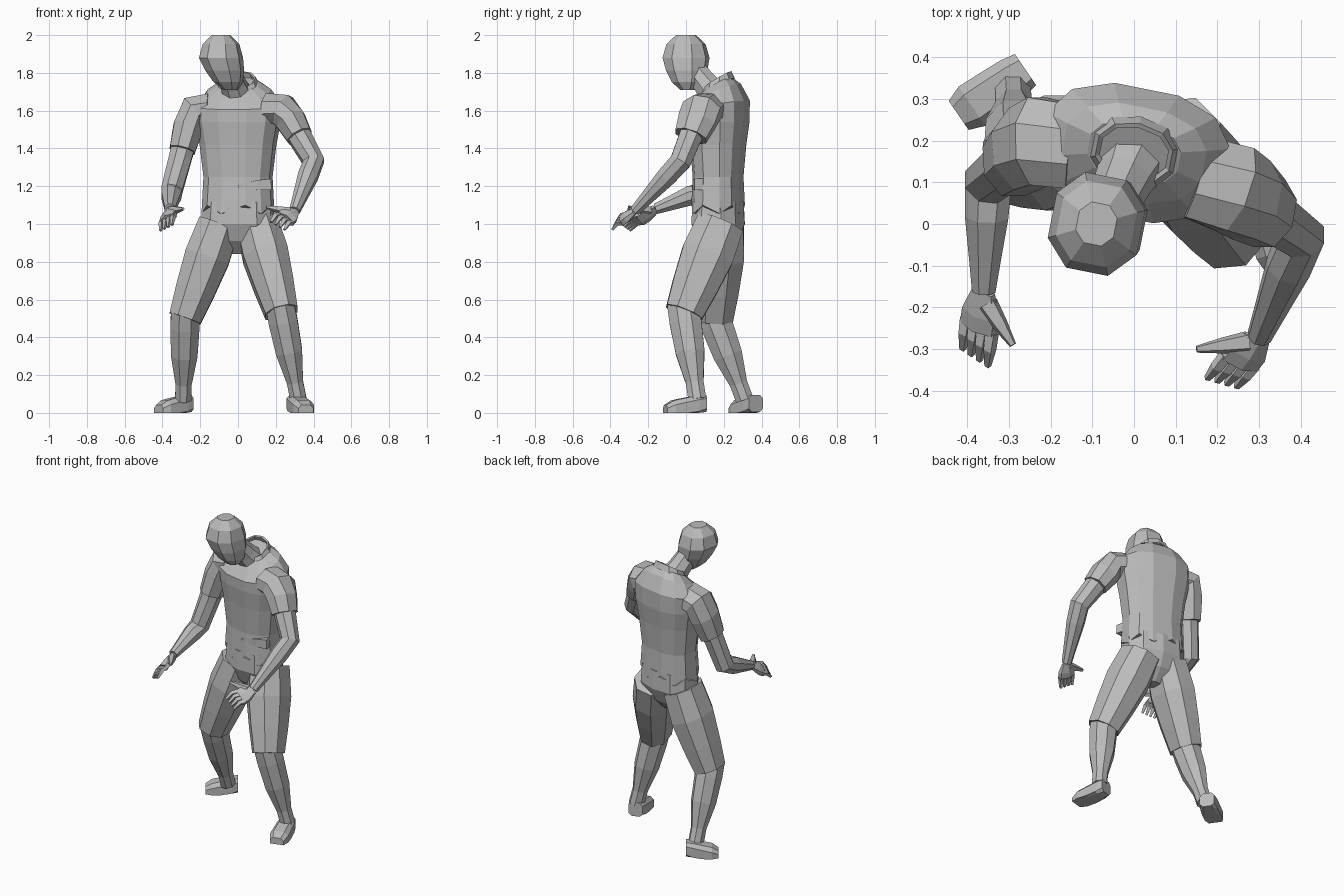
import bpy
import bmesh
import math
from mathutils import Vector, Matrix

old = bpy.data.objects.get("Cube")
if old:
    bpy.data.objects.remove(old, do_unlink=True)

grey = bpy.data.materials.new("plain grey")
grey.use_nodes = True
tone = (.5, .5, .5, 1)
grey.diffuse_color = tone
grey.node_tree.nodes["Principled BSDF"].inputs["Base Color"].default_value = tone

X, Y, Z = (Vector(row) for row in Matrix.Identity(3))
TURNED = X - Y * .2  # the chest is turned, left shoulder forward


def along_path(path, t):
    """Point on a jointed path; whole values of t fall on the joints."""
    k = min(int(t), len(path) - 2)
    return path[k] + (path[k + 1] - path[k]) * (t - k)


def loft(name, path, profile, sides=8, side=X, axis=None, deep=1, power=1,
         lean=None, caps=True):
    """Skin a profile of (position on path, half width) pairs along a path."""
    path = [Vector(p) for p in path]
    centres = [along_path(path, t) for t, width in profile]
    last = len(centres) - 1
    bm = bmesh.new()
    loops = []
    for k, (t, width) in enumerate(profile):
        normal = axis or centres[min(k + 1, last)] - centres[max(k - 1, 0)]
        normal = normal.normalized()
        u = (side - normal * side.dot(normal)).normalized()
        if lean:
            normal = Matrix.Rotation(lean(t), 3, u) @ normal
        w = normal.cross(u) * deep
        size = width / math.cos(math.pi / sides) ** power
        loop = []
        for i in range(sides):
            angle = (i + .5) * math.tau / sides
            c, s = math.cos(angle), math.sin(angle)
            offset = (u * math.copysign(abs(c) ** power, c)
                      + w * math.copysign(abs(s) ** power, s))
            loop.append(bm.verts.new(centres[k] + offset * size))
        loops.append(loop)
    for a, b in zip(loops, loops[1:]):
        for i in range(sides):
            j = (i + 1) % sides
            bm.faces.new((a[i], a[j], b[j], b[i]))
    if caps:
        bm.faces.new(loops[0][::-1])
        bm.faces.new(loops[-1])
    bmesh.ops.recalc_face_normals(bm, faces=bm.faces)
    mesh = bpy.data.meshes.new(name)
    bm.to_mesh(mesh)
    bm.free()
    mesh.materials.append(grey)
    obj = bpy.data.objects.new(name, mesh)
    bpy.context.collection.objects.link(obj)
    return obj


def make_arm(label, shoulder, elbow, wrist):
    """Short sleeve and bare arm sharing the same joints."""
    chest = Vector((0, .16, 1.63))
    root = chest.lerp(Vector(shoulder), .6)
    loft(label + "_sleeve", [root, shoulder, elbow],
         [(0, .1), (.9, .105), (1.2, .1), (1.5, .085)], side=Y, deep=.8)
    loft(label + "_arm", [shoulder, elbow, wrist],
         [(.2, .066), (.6, .06), (1, .056), (1.3, .052), (1.7, .038), (2, .028)])


def make_hand(label, wrist, reach, spread, thumb):
    """Palm, four bent fingers and a thumb, as offsets from the wrist."""
    wrist, reach, spread, thumb = map(Vector, (wrist, reach, spread, thumb))
    half = spread.length + .008
    loft(label + "_palm", [wrist, wrist + reach * .55],
         [(0, .028), (.6, half), (1, half)], 6, spread, deep=.5)
    for i, finger in enumerate(("index", "middle", "ring", "little")):
        place = spread * (i * 2 / 3 - 1)
        knuckle = wrist + reach * .52 + place
        tip = wrist + reach + place
        bend = (knuckle + tip) / 2 + Z * .015
        loft(f"{label}_{finger}_finger", [knuckle, bend, tip],
             [(0, .012), (1, .011), (2, .006)], 4, spread)
    root = wrist + reach * .15 - spread * .4
    loft(label + "_thumb", [root, wrist + thumb],
         [(0, .022), (.5, .016), (1, .007)], 5, Z)


def make_leg(label, hip, knee, ankle, heel, toe):
    """Shorts leg, bare lower leg and a foot with a flat sole."""
    loft(label + "_shorts_leg", [hip, knee],
         [(0, .11), (.35, .12), (.7, .105), (1, .087)], deep=1.15, power=.9)
    loft(label + "_lower_leg", [knee, ankle],
         [(-.1, .075), (.1, .077), (.45, .07), (.8, .043), (1, .043)], deep=1.1)
    heel, toe = Vector(heel), Vector(toe)
    forward = toe - heel
    forward.z = 0
    foot = loft(label + "_foot", [heel, toe],
                [(0, .045), (.2, .052), (.5, .055), (.8, .057), (1, .042)],
                side=forward.cross(Z), axis=forward, power=.6)
    for v in foot.data.vertices:
        v.co.z = max(v.co.z, 0)


# Head and neck
loft("head", [(-.04, .01, 1.71), (-.09, 0, 1.88), (-.09, 0, 2)],
     [(0, .036), (.25, .072), (.6, .095), (1, .108), (1.6, .09), (2, .046)],
     side=TURNED, axis=Z, deep=1.08, power=.85)
loft("neck", [(0, .16, 1.67), (-.05, .05, 1.81)], [(0, .08), (.5, .065), (1, .058)])


# Shirt: the shoulders lean forward towards the neck, the hem is jagged
def shoulder_lean(height):
    return max(0, height - 1.58) * 3


spine = [(0, .17, 0), (0, .17, 1)]
hem_sides = 12
shirt = loft("shirt", spine, [(1.1, .188), (1.25, .178), (1.42, .198), (1.54, .22),
                              (1.63, .225), (1.7, .17), (1.74, .11)],
             hem_sides, TURNED, Z, .7, .8, shoulder_lean)
for i in range(0, hem_sides, 2):
    shirt.data.vertices[i].co.z -= .045
collar = loft("collar", spine, [(1.73, .105), (1.765, .09)],
              10, TURNED, Z, .9, .9, shoulder_lean, caps=False)
collar.modifiers.new("thickness", "SOLIDIFY").thickness = .012

# Torn flap on the shirt front
loft("waist_flap", [(.17, .075, 1.21), (0, .04, 1.2)],
     [(0, .03), (.4, .026), (1, .005)], 4, Z)

# Seat of the shorts
loft("shorts_seat", spine, [(.84, .05), (.91, .14), (1, .19), (1.12, .182)],
     10, TURNED, Z, .72, .85)

# Arms and hands
left_wrist = (.3, -.27, 1.07)
right_wrist = (-.36, -.16, 1.08)
make_arm("left", (.25, .08, 1.6), (.4, -.03, 1.33), left_wrist)
make_arm("right", (-.24, .2, 1.6), (-.35, .1, 1.18), right_wrist)
make_hand("left", left_wrist, (-.09, -.11, -.08), (.035, -.01, -.02), (-.15, -.03, .02))
make_hand("right", right_wrist, (-.02, -.16, -.1), (-.03, .02, -.015), (.07, -.13, 0))

# Legs and feet
make_leg("left", (.1, .18, 1), (.23, -.01, .53), (.32, .06, .07),
         (.3, .1, .05), (.36, -.11, 0))
make_leg("right", (-.1, .18, 1), (-.28, .15, .5), (-.29, .31, .07),
         (-.26, .37, .05), (-.42, .26, 0))
